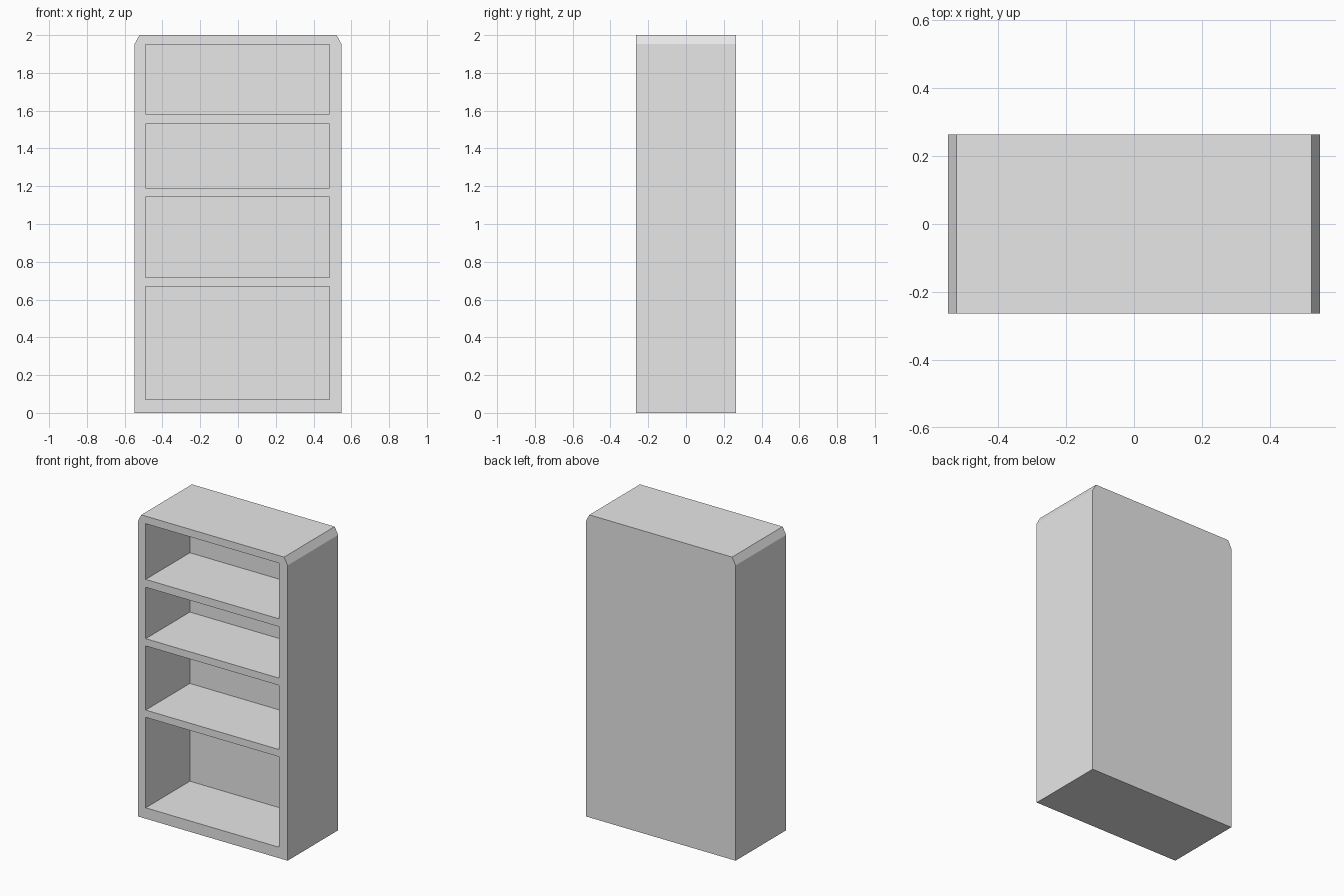
import bpy
import bmesh

if "Cube" in bpy.data.objects:
    bpy.data.objects.remove(bpy.data.objects["Cube"], do_unlink=True)

HALF_W, HALF_D, HEIGHT = 0.548, 0.264, 2.0
CHAMFER_X, CHAMFER_Z = 0.026, 0.048
INNER_LEFT, INNER_RIGHT = 0.485, -0.49
BACK_PANEL = 0.067
# Floor and ceiling of each compartment, bottom to top
COMPARTMENTS = [(0.072, 0.67), (0.718, 1.142), (1.19, 1.53), (1.582, 1.95)]

grey = bpy.data.materials.new("light_grey")
grey.use_nodes = True
grey.diffuse_color = (0.8, 0.8, 0.8, 1)
grey.node_tree.nodes["Principled BSDF"].inputs["Base Color"].default_value = (0.8, 0.8, 0.8, 1)


def prism(name, outline, y0, y1):
    """Extrude an x-z outline from y0 to y1."""
    bm = bmesh.new()
    face = bm.faces.new([bm.verts.new((x, y0, z)) for x, z in outline])
    result = bmesh.ops.extrude_face_region(bm, geom=[face])
    verts = [v for v in result["geom"] if isinstance(v, bmesh.types.BMVert)]
    bmesh.ops.translate(bm, verts=verts, vec=(0, y1 - y0, 0))
    bmesh.ops.recalc_face_normals(bm, faces=bm.faces)
    mesh = bpy.data.meshes.new(name)
    bm.to_mesh(mesh)
    bm.free()
    mesh.materials.append(grey)
    obj = bpy.data.objects.new(name, mesh)
    bpy.context.collection.objects.link(obj)
    return obj


# Cabinet body with its two chamfered top edges
right_side = [(-HALF_W, 0), (-HALF_W, HEIGHT - CHAMFER_Z), (-HALF_W + CHAMFER_X, HEIGHT)]
left_side = [(-x, z) for x, z in reversed(right_side)]
bookcase = prism("bookcase", right_side + left_side, -HALF_D, HALF_D)

# Hollow out the compartments, leaving the shelves and back panel
for i, (low, high) in enumerate(COMPARTMENTS):
    outline = [(INNER_RIGHT, low), (INNER_RIGHT, high), (INNER_LEFT, high), (INNER_LEFT, low)]
    cutter = prism(f"compartment_cutter_{i + 1}", outline, -HALF_D - 0.1, HALF_D - BACK_PANEL)
    cutter.hide_render = True
    cut = bookcase.modifiers.new(f"compartment_{i + 1}", "BOOLEAN")
    cut.operation = "DIFFERENCE"
    cut.solver = "EXACT"
    cut.object = cutter

# Bake the cuts and drop the cutters
bpy.context.view_layer.update()
evaluated = bookcase.evaluated_get(bpy.context.evaluated_depsgraph_get())
baked = bpy.data.meshes.new_from_object(evaluated)
cutters = [m.object for m in bookcase.modifiers]
bookcase.modifiers.clear()
bookcase.data = baked
baked.name = "bookcase"
for cutter in cutters:
    bpy.data.objects.remove(cutter, do_unlink=True)
